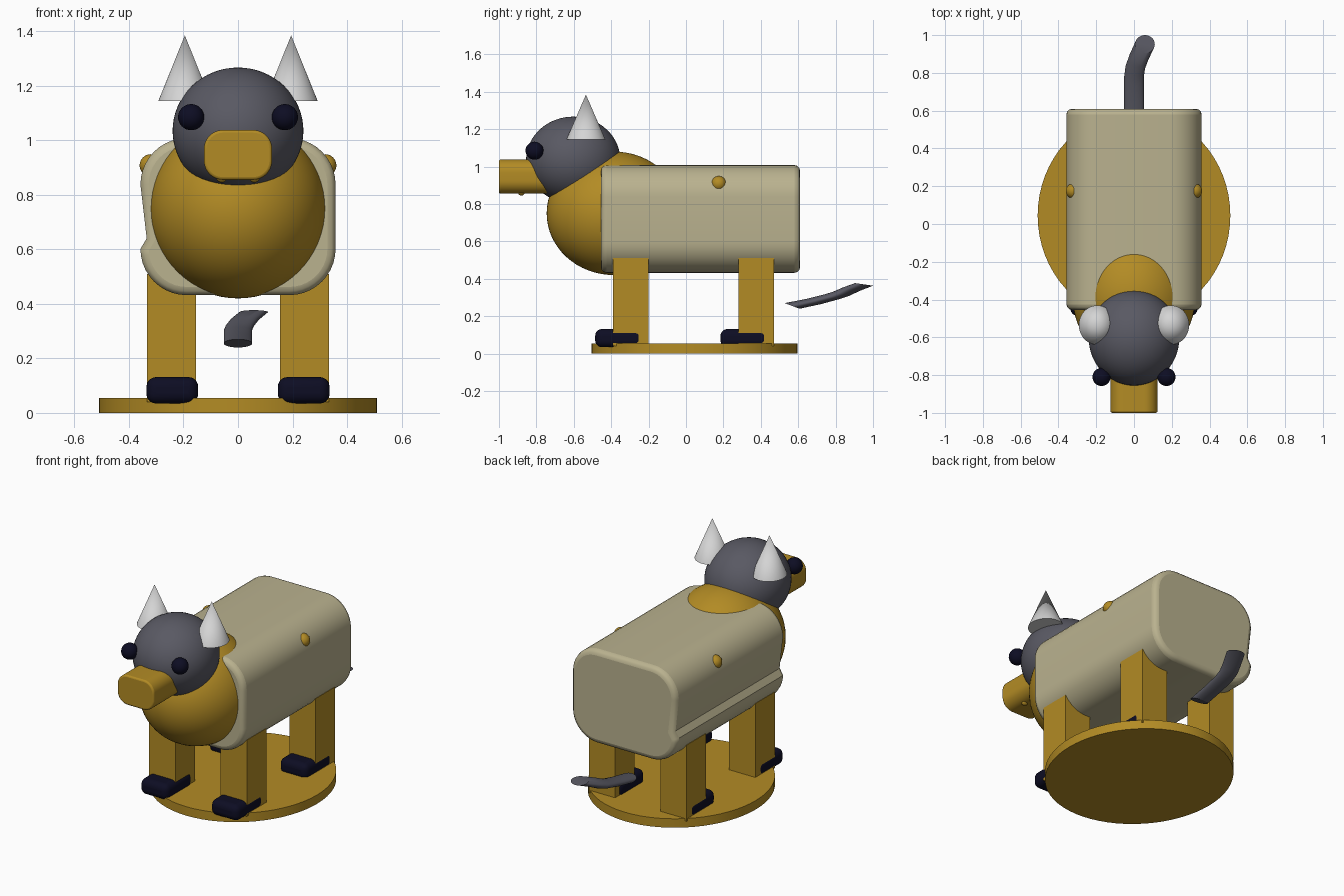
import bpy, bmesh
from math import sin, cos, pi, radians
from mathutils import Matrix

if "Cube" in bpy.data.objects:
    bpy.data.objects.remove(bpy.data.objects["Cube"])


def material(name, rgb):
    m = bpy.data.materials.new(name)
    m.use_nodes = True
    m.diffuse_color = (*rgb, 1)
    m.node_tree.nodes["Principled BSDF"].inputs["Base Color"].default_value = (*rgb, 1)
    return m


GOLD = material("mustard", (0.45, 0.26, 0.018))
CREAM = material("cream", (0.49, 0.445, 0.275))
SLATE = material("slate grey", (0.1, 0.1, 0.125))
NAVY = material("dark navy", (0.004, 0.004, 0.017))
PALE = material("pale grey", (0.66, 0.66, 0.66))


def finish(name, bm, mat, bevel=0, segments=3):
    """Turn a bmesh into a shaded object, with optional rounded edges."""
    bmesh.ops.recalc_face_normals(bm, faces=bm.faces)
    me = bpy.data.meshes.new(name)
    bm.to_mesh(me)
    bm.free()
    me.materials.append(mat)
    ob = bpy.data.objects.new(name, me)
    bpy.context.collection.objects.link(ob)
    if bevel:
        mod = ob.modifiers.new("rounding", "BEVEL")
        mod.width, mod.segments = bevel, segments
        mod.limit_method, mod.angle_limit = "ANGLE", radians(60)
    bpy.ops.object.select_all(action="DESELECT")
    ob.select_set(True)
    bpy.context.view_layer.objects.active = ob
    bpy.ops.object.shade_smooth_by_angle(angle=radians(30))
    return ob


def ellipsoid(name, centre, radii, mat, detail=48):
    bm = bmesh.new()
    bmesh.ops.create_uvsphere(bm, u_segments=detail, v_segments=detail // 2, radius=1,
                              matrix=Matrix.LocRotScale(centre, None, radii))
    finish(name, bm, mat)


def box(name, centre, size, mat, bevel=0):
    bm = bmesh.new()
    bmesh.ops.create_cube(bm, size=1, matrix=Matrix.LocRotScale(centre, None, size))
    finish(name, bm, mat, bevel, 5)


def cone(name, centre, r1, r2, depth, mat, stretch=1):
    bm = bmesh.new()
    bmesh.ops.create_cone(bm, cap_ends=True, segments=64, radius1=r1, radius2=r2, depth=depth,
                          matrix=Matrix.LocRotScale(centre, None, (1, stretch, 1)))
    finish(name, bm, mat)


def rounded_profile(half_w, z0, z1, r, steps=10):
    """Rounded rectangle in x and z, anticlockwise from the right top corner."""
    pts = []
    corners = [(1, z1 - r), (-1, z1 - r), (-1, z0 + r), (1, z0 + r)]
    for q, (side, cz) in enumerate(corners):
        for i in range(steps + 1):
            a = (q + i / steps) * pi / 2
            pts.append((side * (half_w - r) + r * cos(a), cz + r * sin(a)))
    return pts


def loft(name, rings, mat, bevel=0):
    """Skin equal rings of points and cap both ends."""
    bm = bmesh.new()
    loops = [[bm.verts.new(p) for p in ring] for ring in rings]
    for a, b in zip(loops, loops[1:]):
        for i in range(len(a)):
            j = (i + 1) % len(a)
            bm.faces.new((a[i], a[j], b[j], b[i]))
    bm.faces.new(loops[0])
    bm.faces.new(loops[-1])
    finish(name, bm, mat, bevel)


def extrude_y(name, pts, y0, y1, mat, bevel):
    loft(name, [[(x, y, z) for x, z in pts] for y in (y0, y1)], mat, bevel)


# Oval stand
cone("stand", (0, 0.045, 0.0275), 0.51, 0.51, 0.055, GOLD, 0.55 / 0.51)

# Body with a long crease low on one flank
profile = rounded_profile(0.358, 0.432, 1.008, 0.17)
profile.insert(22, (-0.335, 0.64))
extrude_y("body", profile, -0.455, 0.61, CREAM, 0.03)

# Chest, head and snout
ellipsoid("chest", (0, -0.385, 0.75), (0.325, 0.36, 0.33), GOLD, 64)
ellipsoid("head", (0, -0.603, 1.035), (0.24, 0.252, 0.232), SLATE, 64)
extrude_y("snout", rounded_profile(0.125, 0.855, 1.038, 0.07), -1.0, -0.65, GOLD, 0.01)

# Paired parts
for side, label in ((1, "left"), (-1, "right")):
    ellipsoid(f"{label}_eye", (side * 0.172, -0.81, 1.085), (0.048,) * 3, NAVY, 32)
    ellipsoid(f"{label}_nostril", (side * 0.06, -0.88, 0.865), (0.02,) * 3, GOLD, 16)
    ellipsoid(f"{label}_side_knob", (side * 0.32, 0.175, 0.908), (0.041,) * 3, GOLD, 32)
    cone(f"{label}_horn", (side * 0.195, -0.535, 1.265), 0.097, 0, 0.24, PALE, 1.07)
    for end, y in (("front", -0.295), ("back", 0.375)):
        box(f"{end}_{label}_leg", (side * 0.244, y, 0.275), (0.178, 0.19, 0.47), GOLD)
        box(f"{end}_{label}_foot", (side * 0.241, y - 0.063, 0.083), (0.19, 0.255, 0.097),
            NAVY, 0.036)

# Flat slanted tail: near-level discs swept backwards
path = [(0, 0.567, 0.255), (0, 0.68, 0.278), (0, 0.78, 0.304), (0.007, 0.83, 0.32),
        (0.025, 0.88, 0.343), (0.058, 0.952, 0.37)]
rings = []
for k, (x, y, z) in enumerate(path):
    t = k / (len(path) - 1)
    ry, dz = 0.04 + 0.008 * t, 0.015 - 0.008 * t
    rings.append([(x + 0.052 * cos(a), y + ry * sin(a), z - dz * sin(a))
                  for a in (i * pi / 16 for i in range(32))])
loft("tail", rings, SLATE)
